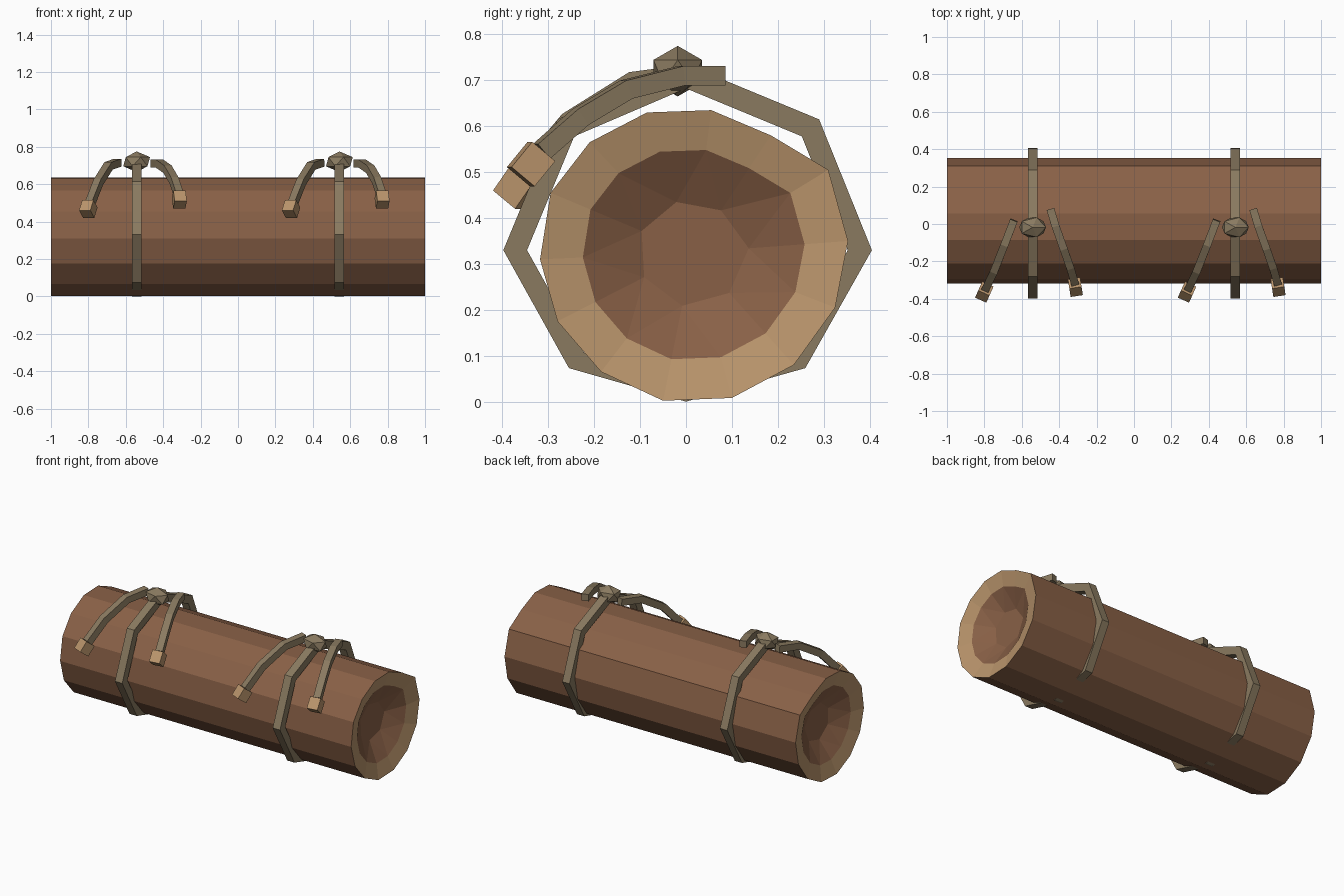
import bpy, bmesh
from mathutils import Vector, Matrix

cube = bpy.data.objects.get("Cube")
if cube:
    bpy.data.objects.remove(cube, do_unlink=True)


def material(name, rgb):
    mat = bpy.data.materials.new(name)
    mat.use_nodes = True
    mat.diffuse_color = (*rgb, 1)
    mat.node_tree.nodes["Principled BSDF"].inputs["Base Color"].default_value = (*rgb, 1)
    return mat


bark = material("brown bark", (0.25, 0.118, 0.062))
wood = material("pale cut wood", (0.49, 0.30, 0.15))
rope = material("grey brown rope", (0.254, 0.195, 0.117))


def finish(name, bm, *mats):
    bmesh.ops.recalc_face_normals(bm, faces=bm.faces)
    mesh = bpy.data.meshes.new(name)
    bm.to_mesh(mesh)
    bm.free()
    for mat in mats:
        mesh.materials.append(mat)
    obj = bpy.data.objects.new(name, mesh)
    bpy.context.collection.objects.link(obj)
    return obj


def bridge(bm, a, b, mat=0):
    n = len(a)
    for i in range(n):
        j = (i + 1) % n
        bm.faces.new((a[i], a[j], b[j], b[i])).material_index = mat


def sweep(name, points, width, height, mat):
    """Rectangular bar that follows a path."""
    bm = bmesh.new()
    pts = [Vector(p) for p in points]
    rings = []
    for i, p in enumerate(pts):
        tangent = (pts[min(i + 1, len(pts) - 1)] - pts[max(i - 1, 0)]).normalized()
        side = tangent.cross(Vector((0, 0, 1))).normalized()
        up = side.cross(tangent)
        rings.append([bm.verts.new(p + side * (u * width / 2) + up * (v * height / 2))
                      for u, v in ((-1, -1), (1, -1), (1, 1), (-1, 1))])
    for a, b in zip(rings, rings[1:]):
        bridge(bm, a, b)
    bm.faces.new(rings[0])
    bm.faces.new(rings[-1])
    return finish(name, bm, mat)


# Log: uneven fourteen-sided trunk with hollowed ends
LOG = [(-0.05, 0.002), (0.10, 0.008), (0.235, 0.08), (0.325, 0.205), (0.353, 0.35),
       (0.31, 0.505), (0.185, 0.58), (0.055, 0.635), (-0.085, 0.63), (-0.21, 0.565),
       (-0.295, 0.455), (-0.318, 0.31), (-0.28, 0.175), (-0.185, 0.065)]
CY, CZ = 0.015, 0.325


def log_ring(bm, x, scale, step=1):
    return [bm.verts.new((x, CY + (y - CY) * scale, CZ + (z - CZ) * scale))
            for y, z in LOG[::step]]


bm = bmesh.new()
ends = []
for s in (-1, 1):
    rim = log_ring(bm, s, 1)
    lip = log_ring(bm, s * 0.975, 0.72)
    pit = log_ring(bm, s * 0.91, 0.36, 2)
    bridge(bm, rim, lip, 1)
    for k in range(len(pit)):
        a, b = pit[k], pit[(k + 1) % len(pit)]
        h0, h1, h2 = (lip[(2 * k + d) % len(lip)] for d in range(3))
        for tri in ((h0, h1, a), (h1, b, a), (h1, h2, b)):
            bm.faces.new(tri)
    bm.faces.new(pit)
    ends.append(rim)
bridge(bm, *ends)
finish("log", bm, bark, wood)

# Strap outline, and paths of the two loose rope ends relative to the knot
STRAP = [(0, 0), (0.26, 0.073), (0.405, 0.33), (0.29, 0.615), (0, 0.735),
         (-0.28, 0.615), (-0.398, 0.33), (-0.255, 0.073)]
TAILS = {
    "right": [(-0.10, 0.02, 0.715), (-0.15, -0.11, 0.698), (-0.205, -0.25, 0.61),
              (-0.25, -0.345, 0.495), (-0.267, -0.383, 0.44)],
    "left": [(0.095, 0.08, 0.71), (0.122, -0.01, 0.71), (0.165, -0.13, 0.68),
             (0.20, -0.23, 0.62), (0.225, -0.315, 0.545), (0.232, -0.36, 0.49)],
}

for label, cx in (("right", -0.542), ("left", 0.542)):
    # Strap around the log
    bm = bmesh.new()
    loops = [[bm.verts.new((cx + dx, y * s, 0.33 + (z - 0.33) * s)) for y, z in STRAP]
             for dx, s in ((-0.025, 1), (0.025, 1), (0.025, 0.87), (-0.025, 0.87))]
    for i in range(4):
        bridge(bm, loops[i], loops[(i + 1) % 4])
    finish(f"{label}_strap", bm, rope)

    # Faceted knot
    bm = bmesh.new()
    bmesh.ops.create_icosphere(bm, subdivisions=1, radius=1)
    bmesh.ops.transform(bm, verts=bm.verts, matrix=Matrix.Translation((cx, -0.018, 0.72))
                        @ Matrix.Diagonal((0.08, 0.062, 0.055, 1)))
    finish(f"{label}_knot", bm, rope)

    # Loose ends with wooden toggles
    for side, path in TAILS.items():
        pts = [(cx + x, y, z) for x, y, z in path]
        sweep(f"{label}_strap_{side}_tail", pts[:-1], 0.042, 0.042, rope)
        sweep(f"{label}_strap_{side}_toggle", pts[-2:], 0.066, 0.066, wood)
